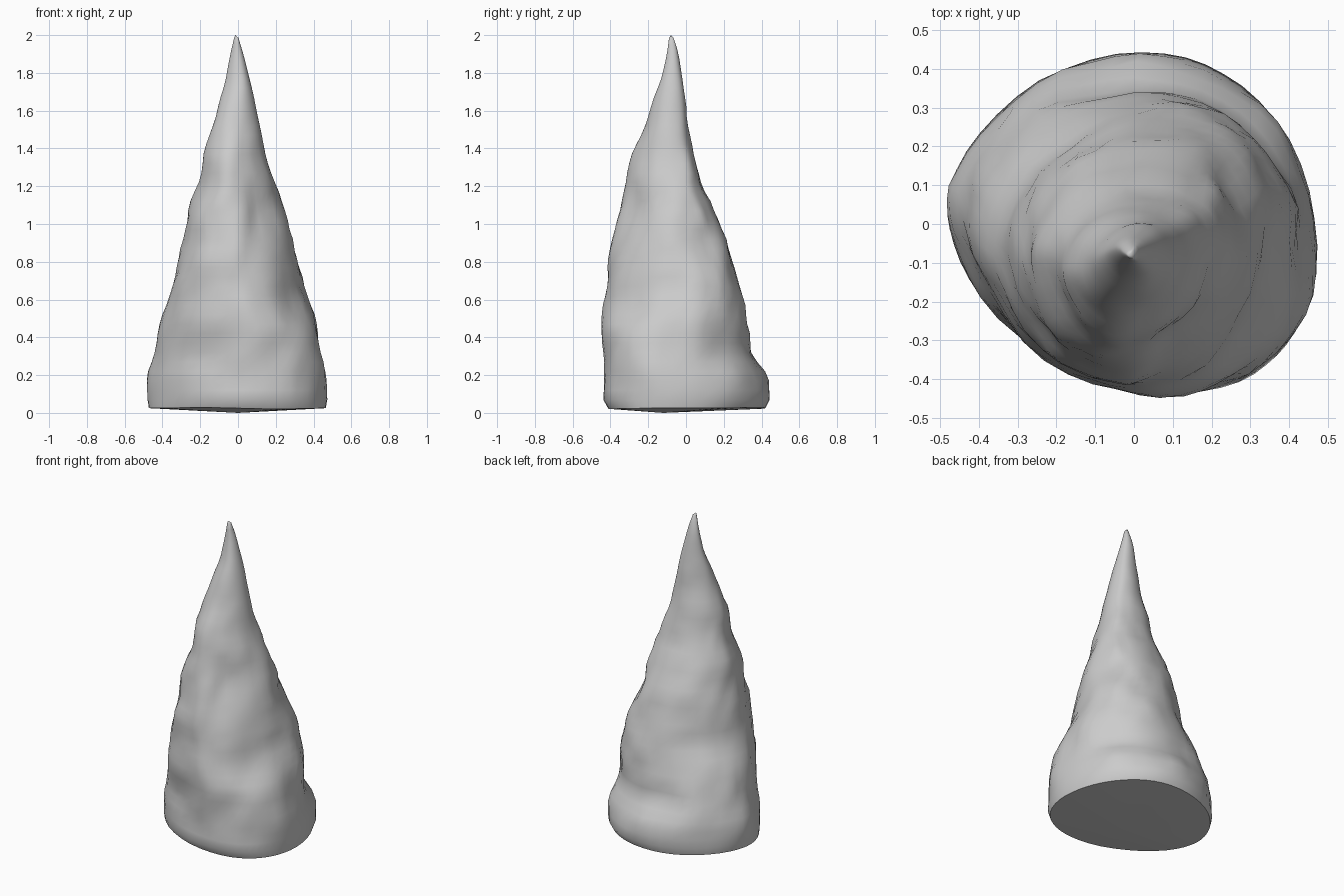
import bpy, bmesh
from math import sin, cos, pi, exp, atan2
from mathutils import Vector, noise

if "Cube" in bpy.data.objects:
    bpy.data.objects.remove(bpy.data.objects["Cube"])

# Height, then outward extent toward E, NE, N, NW, W, SW, S, SE
PROFILE = [
    (0.03, .465, .43, .42, .44, .475, .41, .41, .49),
    (0.07, .475, .45, .445, .45, .48, .42, .44, .50),
    (0.18, .475, .445, .435, .45, .48, .42, .43, .50),
    (0.30, .445, .40, .365, .42, .45, .42, .43, .49),
    (0.45, .425, .37, .34, .38, .42, .405, .45, .47),
    (0.65, .36, .36, .295, .30, .37, .395, .435, .39),
    (0.80, .33, .29, .265, .25, .335, .38, .43, .35),
    (0.95, .29, .245, .205, .215, .295, .355, .395, .335),
    (1.10, .245, .20, .135, .175, .265, .33, .345, .30),
    (1.20, .215, .16, .08, .135, .21, .285, .315, .26),
    (1.37, .145, .11, .04, .08, .19, .275, .285, .215),
    (1.55, .11, .07, .005, .035, .125, .20, .205, .17),
    (1.75, .07, .02, -.02, .005, .07, .11, .135, .125),
    (1.90, .03, -.02, -.04, -.01, .042, .08, .10, .08),
    (1.985, -.002, -.045, -.065, -.04, .022, .07, .09, .065),
]
# Hollows in the surface: angle, height, angular width, height width, depth
DENTS = [(-0.95, 1.02, .45, .16, .035), (-0.7, 0.58, .4, .10, .02),
         (2.4, 0.62, .5, .10, .02), (0.6, 0.95, .5, .08, .02),
         (1.6, 0.33, .7, .06, .015), (-2.4, 0.30, .5, .08, .015)]
SEG = 48


def extents(z):
    """Interpolated extents at one height."""
    for a, b in zip(PROFILE, PROFILE[1:]):
        if z <= b[0]:
            t = (z - a[0]) / (b[0] - a[0])
            return [p + (q - p) * t for p, q in zip(a[1:], b[1:])]
    return PROFILE[-1][1:]


def ring(z):
    """Rounded cross-section whose outline touches the eight extents."""
    h = extents(z)
    r0 = sum(h) / 8
    ab = {k: (sum(v * cos(k * i * pi / 4) for i, v in enumerate(h)) / 4,
              sum(v * sin(k * i * pi / 4) for i, v in enumerate(h)) / 4)
          for k in (1, 2, 3)}
    bend = sum((k * k - 1) * (abs(ab[k][0]) + abs(ab[k][1])) for k in (2, 3))
    f = min(1, 0.7 * r0 / max(bend, 1e-6))
    center = Vector((ab[1][0], ab[1][1], 0))
    pts = []
    for j in range(SEG):
        t = 2 * pi * j / SEG
        s, d = r0, 0
        for k in (2, 3):
            a, b = ab[k]
            s += f * (a * cos(k * t) + b * sin(k * t))
            d += f * k * (b * cos(k * t) - a * sin(k * t))
        p = Vector((s * cos(t) - d * sin(t), s * sin(t) + d * cos(t), 0))
        # Soft lumps and hollows in the rock
        q = Vector((p.x * 6, p.y * 6, z * 5))
        lump = 0.022 * noise.noise(q) + 0.008 * noise.noise(q * 2.3) - 0.004
        fade = min(1, r0 / 0.25) * min(1, z / 0.25)
        for da, dz, wa, wz, depth in DENTS:
            u = atan2(sin(t - da), cos(t - da)) / wa
            lump -= depth * exp(-u * u - ((z - dz) / wz) ** 2)
        p *= 1 + lump * fade / max(p.length, 0.05)
        pts.append(p + center + Vector((0, 0, z)))
    return pts


bm = bmesh.new()
heights = [0.03, 0.07] + [0.12 + i * 0.05 for i in range(37)] + [1.95, 1.985]
rings = []
for z in heights:
    pts = ring(z)
    if z < 0.05:                       # slightly uneven foot
        for p in pts:
            p.z += 0.01 * sin(p.x * 7) * p.y - 0.005
    rings.append([bm.verts.new(p) for p in pts])
for lo, hi in zip(rings, rings[1:]):
    for j in range(SEG):
        k = (j + 1) % SEG
        bm.faces.new((lo[j], lo[k], hi[k], hi[j]))

# Tip and underside
tip = bm.verts.new((-0.015, -0.08, 2.0))
foot = bm.verts.new((0, -0.12, 0.0))
for j in range(SEG):
    k = (j + 1) % SEG
    bm.faces.new((rings[-1][j], rings[-1][k], tip))
    bm.faces.new((rings[0][k], rings[0][j], foot))
bmesh.ops.recalc_face_normals(bm, faces=bm.faces)

mesh = bpy.data.meshes.new("rock_spire")
bm.to_mesh(mesh)
bm.free()
spire = bpy.data.objects.new("rock_spire", mesh)
bpy.context.collection.objects.link(spire)
bpy.context.view_layer.objects.active = spire
spire.select_set(True)
bpy.ops.object.shade_smooth_by_angle(angle=0.8)
